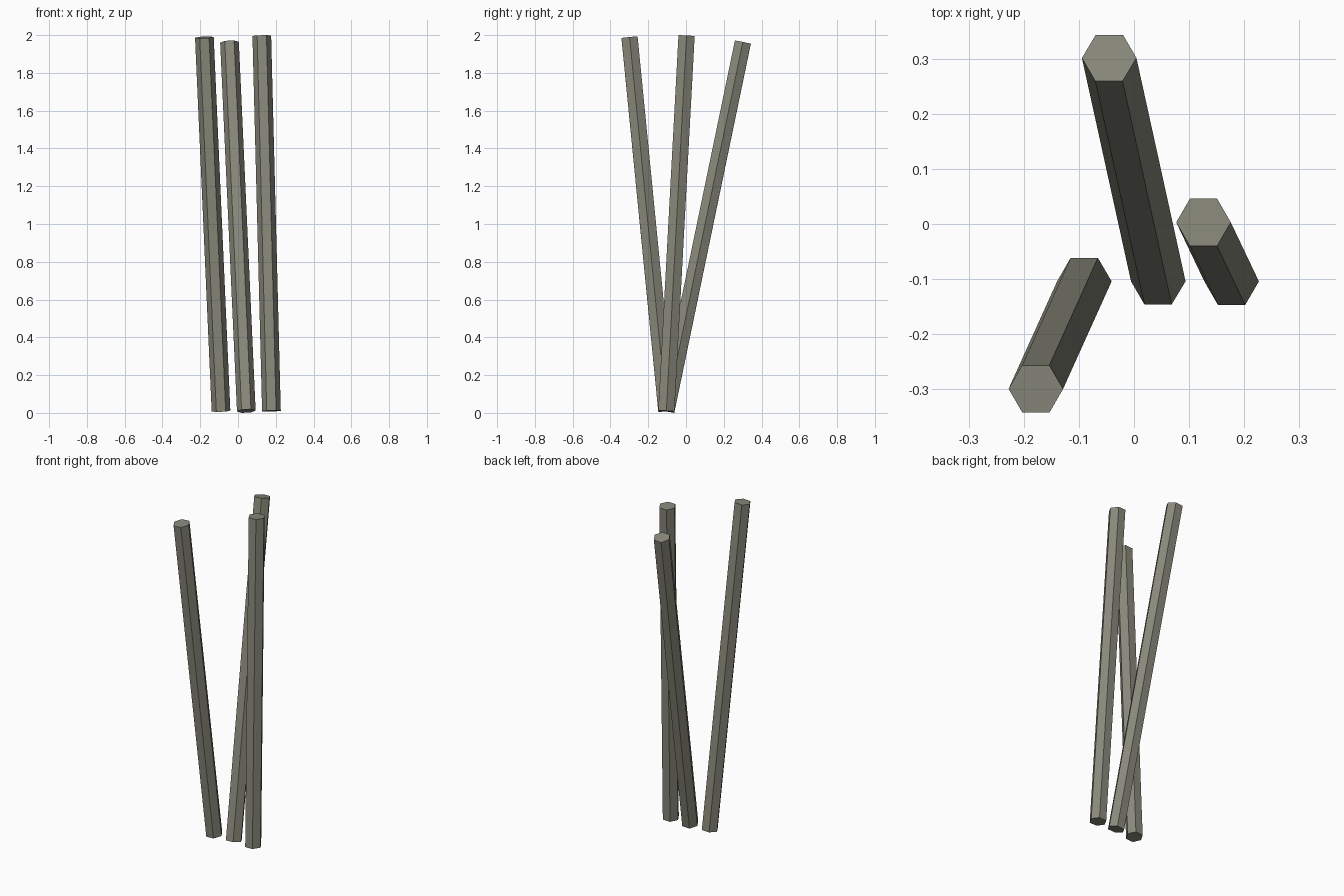
import bpy
from math import asin, atan2
from mathutils import Vector

default = bpy.data.objects.get("Cube")
if default:
    bpy.data.objects.remove(default, do_unlink=True)

# Warm grey material shared by all rods
grey = bpy.data.materials.new("warm grey")
grey.use_nodes = True
colour = (0.25, 0.25, 0.2, 1)
grey.diffuse_color = colour
grey.node_tree.nodes["Principled BSDF"].inputs["Base Color"].default_value = colour


def hex_rod(name, bottom, top):
    """Six-sided rod from bottom to top, with its corners kept along x."""
    bottom, top = Vector(bottom), Vector(top)
    axis = (top - bottom).normalized()
    bpy.ops.mesh.primitive_cylinder_add(
        vertices=6, radius=0.0495, depth=(top - bottom).length,
        location=(bottom + top) / 2)
    rod = bpy.context.object
    rod.name = name
    # Turn the flat sides to face front and back
    for v in rod.data.vertices:
        v.co.x, v.co.y = v.co.y, -v.co.x
    rod.rotation_euler = (-asin(axis.y), atan2(axis.x, axis.z), 0)
    rod.data.materials.append(grey)


# Three leaning rods with their feet in a row
hex_rod("right_rod", (-0.09, -0.104, 0.01), (-0.178, -0.299, 1.988))
hex_rod("middle_rod", (0.044, -0.104, 0.01), (-0.045, 0.301, 1.962))
hex_rod("left_rod", (0.177, -0.104, 0.01), (0.126, 0.003, 1.997))
